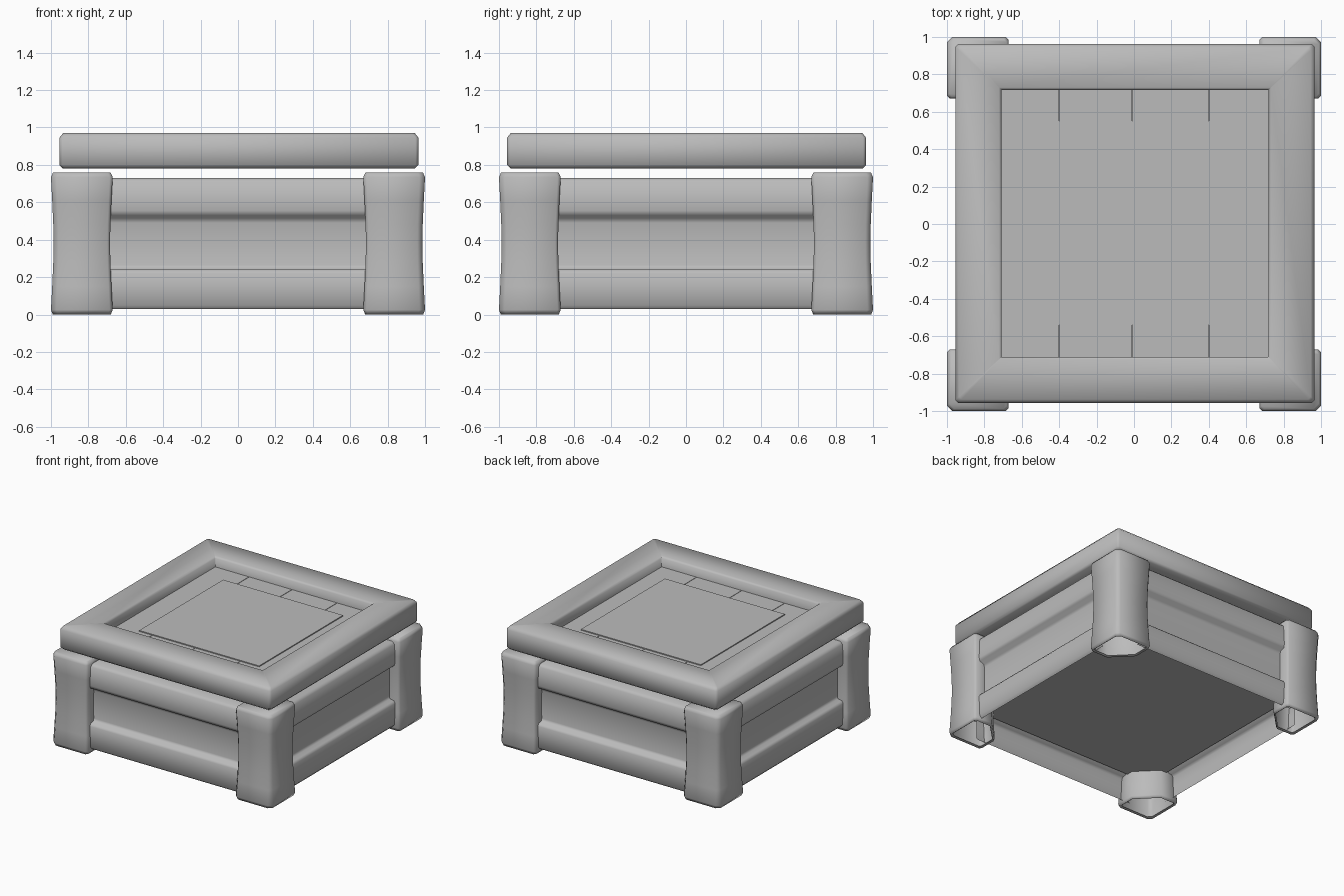
import bpy, bmesh, math
from mathutils import Matrix, Vector

if "Cube" in bpy.data.objects:
    bpy.data.objects.remove(bpy.data.objects["Cube"], do_unlink=True)

GREY = (0.5, 0.5, 0.5, 1)
grey = bpy.data.materials.new("plain_grey")
grey.use_nodes = True
grey.diffuse_color = GREY
grey.node_tree.nodes["Principled BSDF"].inputs["Base Color"].default_value = GREY


def finish(name, bm, smooth=True):
    bmesh.ops.recalc_face_normals(bm, faces=bm.faces)
    mesh = bpy.data.meshes.new(name)
    bm.to_mesh(mesh)
    bm.free()
    mesh.materials.append(grey)
    for p in mesh.polygons:
        p.use_smooth = smooth
    ob = bpy.data.objects.new(name, mesh)
    bpy.context.collection.objects.link(ob)
    return ob


def loft(name, loops, turn=0, tube=False, ring=False, cap=False):
    """Skin rows of points; tube closes each row, ring joins last row to first."""
    bm = bmesh.new()
    rot = Matrix.Rotation(turn, 4, "Z")
    rows = [[bm.verts.new(rot @ Vector(p)) for p in row] for row in loops]
    n, m = len(rows), len(rows[0])
    for i in range(n if ring else n - 1):
        a, b = rows[i], rows[(i + 1) % n]
        for j in range(m if tube else m - 1):
            k = (j + 1) % m
            bm.faces.new((a[j], a[k], b[k], b[j]))
    if cap:
        bm.faces.new(rows[-1])
    return finish(name, bm)


def slab(name, x0, x1, y0, y1, z0, z1):
    bm = bmesh.new()
    bmesh.ops.create_cube(bm, size=1)
    for v in bm.verts:
        v.co = ((x0 + x1) / 2 + v.co.x * (x1 - x0),
                (y0 + y1) / 2 + v.co.y * (y1 - y0),
                (z0 + z1) / 2 + v.co.z * (z1 - z0))
    return finish(name, bm, False)


# Side walls: rounded rails above and below a recessed panel
WALL = [(0.80, 0.73), (0.93, 0.73), (0.953, 0.71), (0.953, 0.555), (0.945, 0.53),
        (0.905, 0.515), (0.898, 0.49), (0.898, 0.265), (0.905, 0.245),
        (0.94, 0.24), (0.953, 0.22), (0.953, 0.05), (0.935, 0.03)]
# Corner posts: waisted tubes, open below, inner corner cut off
POST = [(0, -1), (0.9, -1), (1, -0.9), (1, 0.82), (0.82, 1),
        (-0.9, 1), (-1, 0.9), (-1, 0)]
LEVELS = [(0.01, 0.86), (0.0, 0.94), (0.025, 1), (0.15, 0.96), (0.28, 0.925),
          (0.38, 0.915), (0.48, 0.925), (0.61, 0.96), (0.735, 1), (0.76, 0.93)]

for i, side in enumerate(("front", "left", "back", "right")):
    turn = i * math.pi / 2
    loft(side + "_wall", [[(-0.75, -r, z), (0.75, -r, z)] for r, z in WALL], turn)
    loft(side + "_corner_post",
         [[(0.835 + 0.165 * s * a, 0.835 + 0.165 * s * b, z) for a, b in POST]
          for z, s in LEVELS], turn - math.pi / 2, tube=True, cap=True)

# Crate core closes the floor and the top
slab("crate_core", -0.89, 0.89, -0.89, 0.89, 0.24, 0.725)

# Lid frame with softened edges and slightly clipped outer corners
FRAME = [(0.94, 0.78), (0.96, 0.80), (0.96, 0.945), (0.94, 0.97),
         (0.727, 0.97), (0.713, 0.955), (0.713, 0.80), (0.727, 0.78)]


def square(r, z):
    c = r - 0.06 * (r - 0.7)
    return [(-c, -r, z), (c, -r, z), (r, -c, z), (r, c, z),
            (c, r, z), (-c, r, z), (-r, c, z), (-r, -c, z)]


frame = loft("lid_frame", [square(r, z) for r, z in FRAME], tube=True, ring=True)
frame.location = (0.005, 0.003, 0)

# Lid planks with thin gaps, a backing board, and the centre panel
edges = [-0.72, -0.4, -0.01, 0.4, 0.73]
for i in range(4):
    slab("lid_plank_%d" % (i + 1), edges[i] + 0.002, edges[i + 1] - 0.002,
         -0.72, 0.72, 0.86, 0.885)
slab("lid_backing", -0.72, 0.73, -0.72, 0.72, 0.80, 0.875)
slab("lid_centre_panel", -0.52, 0.57, -0.54, 0.55, 0.85, 0.893)
